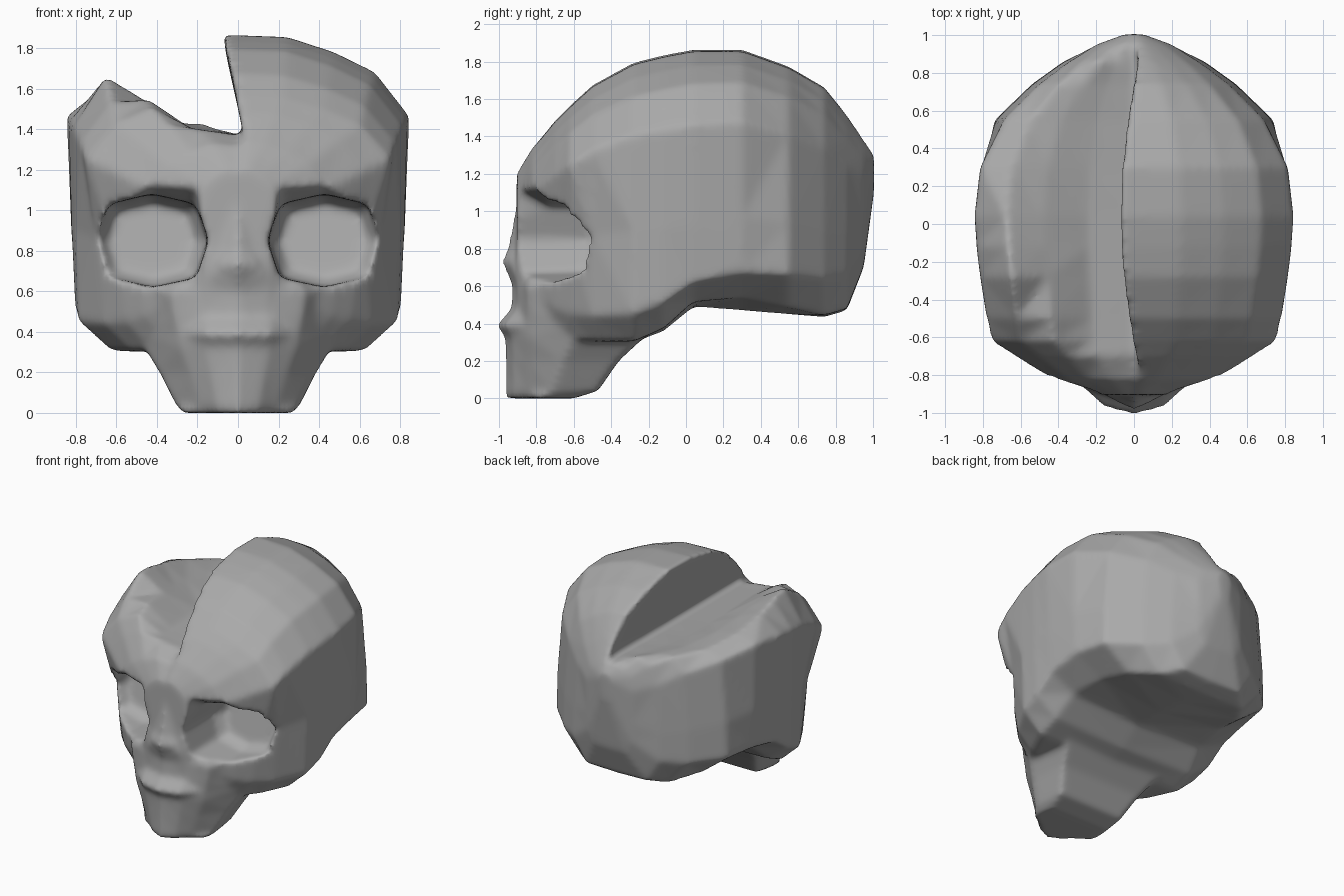
import bpy
import bmesh
import math

old = bpy.data.objects.get("Cube")
if old:
    bpy.data.objects.remove(old, do_unlink=True)

bone = bpy.data.materials.new("bone_grey")
bone.use_nodes = True
GREY = (0.4, 0.4, 0.4, 1)
bone.diffuse_color = GREY
bone.node_tree.nodes["Principled BSDF"].inputs["Base Color"].default_value = GREY


def loft(name, loops):
    """Closed skin through a list of equally long point loops."""
    bm = bmesh.new()
    rows = [[bm.verts.new(point) for point in loop] for loop in loops]
    count = len(rows[0])
    for row, after in zip(rows, rows[1:]):
        for i in range(count):
            j = (i + 1) % count
            bm.faces.new((row[i], row[j], after[j], after[i]))
    bm.faces.new(rows[0])
    bm.faces.new(rows[-1])
    bmesh.ops.triangulate(bm, faces=bm.faces[:])
    bmesh.ops.recalc_face_normals(bm, faces=bm.faces[:])
    mesh = bpy.data.meshes.new(name)
    bm.to_mesh(mesh)
    bm.free()
    obj = bpy.data.objects.new(name, mesh)
    bpy.context.scene.collection.objects.link(obj)
    return obj


def blend(value, start, end, low, high):
    t = min(max((value - start) / (end - start), 0), 1)
    return low + (high - low) * t


def cranium_section(y, width, low_width, top, bottom, edge):
    """Upright slice: full dome on the left, caved-in dome on the right."""
    def height(t):
        base = max(edge, 0.6)
        return base + (top - base) * t

    # underside is flat below the cheeks and at the back, arched between
    under_x = low_width * blend(y, -0.2, 0.2, 0.78, 0.68)
    arch = blend(y, -0.2, 0.2, 0.03, 0.35) * blend(y, 0.3, 0.74, 1, 0.15)
    wall = [(under_x, bottom + (edge - bottom) * arch),
            (low_width * 0.985, edge),
            (0.7 * low_width + 0.3 * width, height(0.25)),
            (width, height(0.68))]
    dome = [(0.8 * width, height(0.855)),
            (0.56 * width, height(0.935)),
            (0.29 * width, height(0.995))]
    # crest of the standing half bows over the hollow
    bow = max(0, 1 - ((y - 0.05) / 0.87) ** 2)
    narrow = min(1, width / 0.4)
    crest = [((0.04 - 0.115 * bow) * narrow, top + 0.005),
             ((0.03 - 0.085 * bow) * narrow, top - 0.1 * bow),
             (0.03 * narrow, min(top - 0.02, 1.365))]
    # rim falls toward the back, then the floor slopes into the middle
    rim = blend(y, -0.28, 0.65, 1.68, 1.44)
    limits = (rim, 0.45 * rim + 0.55 * 1.43, 1.4)
    lip = 0.06 * bow ** 2
    hollow = [(-x, min(z + lip, limit)) for (x, z), limit in zip(dome, limits)]
    other_wall = [(-x, z) for x, z in wall]
    outline = [(0, bottom)] + wall + dome + crest + hollow[::-1] + other_wall[::-1]
    return [(x, y, z) for x, z in outline]


# Cranium slices: y, width, low width, top, bottom, lower edge
cranium_rows = [
    (-0.905, 0.2, 0.15, 1.2, 0.45, 0.6),
    (-0.825, 0.43, 0.3, 1.33, 0.4, 0.55),
    (-0.7, 0.63, 0.47, 1.48, 0.34, 0.48),
    (-0.62, 0.755, 0.56, 1.56, 0.31, 0.45),
    (-0.5, 0.78, 0.67, 1.67, 0.3, 0.44),
    (-0.28, 0.815, 0.8, 1.79, 0.3, 0.45),
    (-0.12, 0.835, 0.815, 1.83, 0.36, 0.51),
    (0.04, 0.845, 0.815, 1.86, 0.49, 0.62),
    (0.3, 0.815, 0.805, 1.86, 0.47, 0.67),
    (0.55, 0.69, 0.75, 1.77, 0.45, 0.66),
    (0.74, 0.5, 0.55, 1.66, 0.435, 0.64),
    (0.86, 0.34, 0.38, 1.51, 0.47, 0.66),
    (0.95, 0.2, 0.19, 1.38, 0.7, 0.8),
    (1.005, 0.05, 0.04, 1.3, 1.1, 1.15),
]
skull = loft("skull", [cranium_section(*row) for row in cranium_rows])


def face_ring(z, front, width, back):
    half = [(0.33 * width, front + 0.04),
            (0.62 * width, -0.845),
            (width, (front + back) / 2),
            (0.9 * width, back)]
    outline = [(0, front)] + half + [(-x, y) for x, y in half[::-1]]
    return [(x, y, z) for x, y in outline]


# Jaw, muzzle and nose bridge rings: height, front, width, back
face_rows = [
    (0, -0.965, 0.28, -0.6),
    (0.04, -0.965, 0.31, -0.47),
    (0.2, -0.965, 0.39, -0.36),
    (0.33, -0.97, 0.47, -0.22),
    (0.39, -1.015, 0.48, -0.2),
    (0.48, -0.935, 0.51, -0.2),
    (0.6, -0.93, 0.54, -0.2),
    (0.73, -0.985, 0.29, -0.2),
    (0.8, -0.955, 0.24, -0.2),
    (1.08, -0.9, 0.22, -0.2),
]
face = loft("jaw_and_nose", [face_ring(*row) for row in face_rows])


def socket_ring(side, y, scale, lift, tilt):
    """Rounded eight-sided ring; lift flares the brow, tilt leans the ring."""
    ring = []
    for i in range(8):
        angle = math.tau * i / 8
        across, up = (math.copysign(abs(value) ** 0.7, value)
                      for value in (math.cos(angle), math.sin(angle)))
        x = 0.425 + 0.275 * scale * across
        z = 0.85 + 0.23 * scale * up + lift * max(up, 0)
        ring.append((side * x, y + tilt * up, z))
    return ring


def add_boolean(tool, operation):
    tool.hide_render = True
    modifier = skull.modifiers.new(tool.name, "BOOLEAN")
    modifier.object = tool
    modifier.operation = operation
    modifier.solver = "EXACT"


# Join the face, then cut the two tapered eye sockets
helpers = [face]
add_boolean(face, "UNION")
for side, label in ((1, "left"), (-1, "right")):
    socket = loft(label + "_socket_cutter",
                  [socket_ring(side, -1.1, 1.04, 0.24, 0),
                   socket_ring(side, -0.74, 1, 0, 0),
                   socket_ring(side, -0.53, 0.98, 0, 0.02),
                   socket_ring(side, -0.44, 0.8, 0, 0.04)])
    add_boolean(socket, "DIFFERENCE")
    helpers.append(socket)

# Melt the parts into one soft surface
remesh = skull.modifiers.new("melt", "REMESH")
remesh.mode = "VOXEL"
remesh.voxel_size = 0.02
soften = skull.modifiers.new("soften", "SMOOTH")
soften.factor = 0.5
soften.iterations = 9

bpy.context.view_layer.update()
graph = bpy.context.evaluated_depsgraph_get()
result = bpy.data.meshes.new_from_object(skull.evaluated_get(graph))
skull.modifiers.clear()
skull.data = result
for helper in helpers:
    bpy.data.objects.remove(helper, do_unlink=True)

result.materials.clear()
result.materials.append(bone)
bpy.ops.object.select_all(action="DESELECT")
skull.select_set(True)
bpy.context.view_layer.objects.active = skull
bpy.ops.object.shade_smooth_by_angle(angle=math.radians(60))
